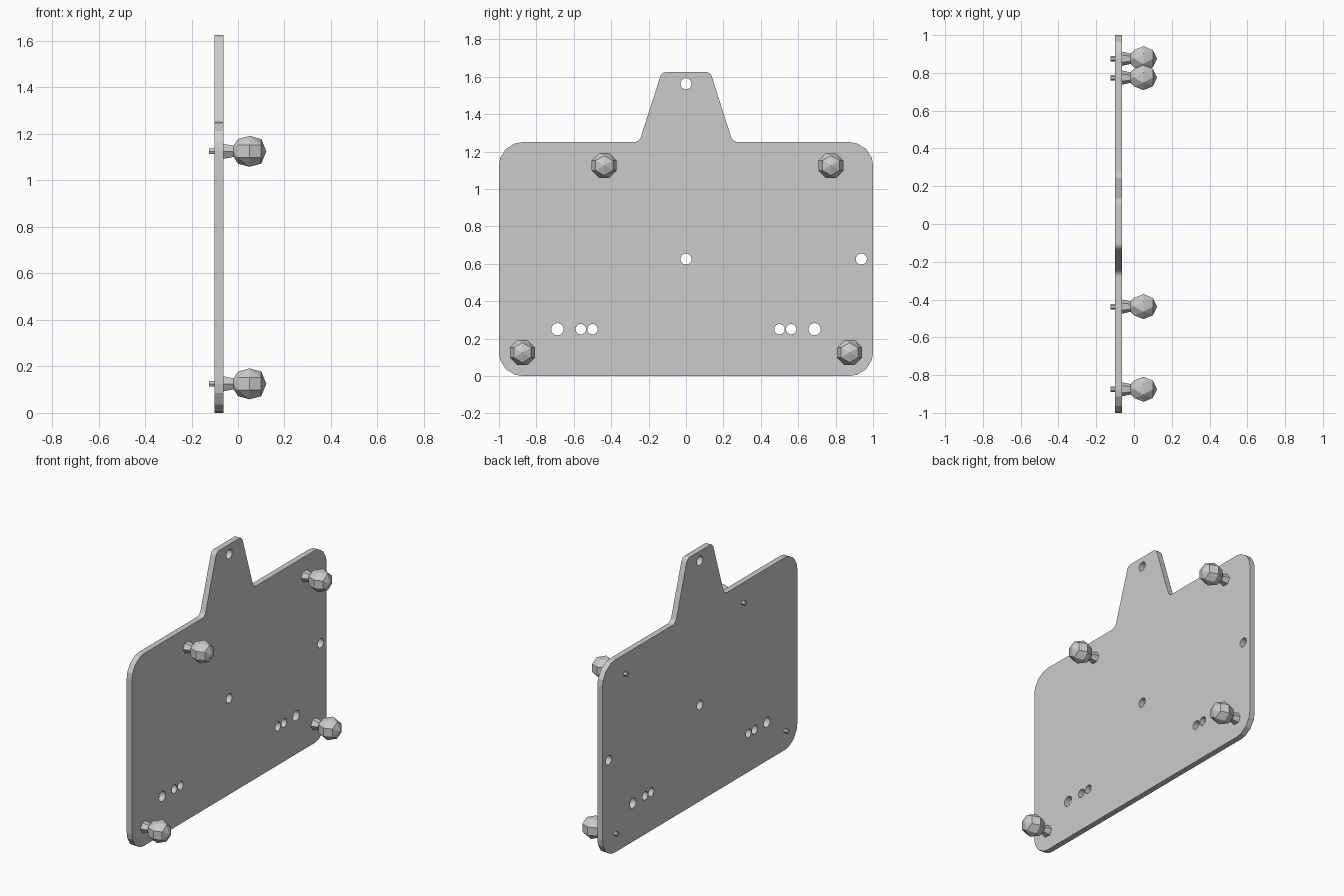
import bpy, bmesh, math
from mathutils import Vector, Matrix

if "Cube" in bpy.data.objects:
    bpy.data.objects.remove(bpy.data.objects["Cube"])

grey = bpy.data.materials.new("light grey")
grey.use_nodes = True
grey.diffuse_color = (0.6, 0.6, 0.6, 1)
grey.node_tree.nodes["Principled BSDF"].inputs["Base Color"].default_value = (0.6, 0.6, 0.6, 1)


def add_object(name, mesh):
    mesh.materials.clear()
    mesh.materials.append(grey)
    ob = bpy.data.objects.new(name, mesh)
    bpy.context.collection.objects.link(ob)
    return ob


def circle(y, z, r, n=16, turn=0.0):
    angles = [math.tau * (i + turn) / n for i in range(n)]
    return [(y + r * math.cos(a), z + r * math.sin(a)) for a in angles]


def rounded(corners, steps=4):
    """Outline with each (y, z, radius) corner replaced by an arc."""
    pts = []
    for i, (y, z, r) in enumerate(corners):
        p = Vector((y, z))
        a = (Vector(corners[i - 1][:2]) - p).normalized()
        b = (Vector(corners[(i + 1) % len(corners)][:2]) - p).normalized()
        half = a.angle(b) / 2
        centre = p + (a + b).normalized() * r / math.sin(half)
        start = p + a * r / math.tan(half) - centre
        end = p + b * r / math.tan(half) - centre
        for k in range(steps + 1):
            pts.append(centre + start.lerp(end, k / steps).normalized() * r)
    return pts


# Plate: outline with hanging tab and drilled holes
half = [(1, 0, 0.125), (1, 1.25, 0.125), (0.25, 1.25, 0.04), (0.13, 1.625, 0.035)]
outline = rounded(half + [(-y, z, r) for y, z, r in reversed(half)])
holes = [(0, 1.5625, 0.03), (0, 0.625, 0.03), (0.9375, 0.625, 0.03)]
for side in (1, -1):
    holes += [(side * y, 0.25, r) for y, r in ((0.5, 0.028), (0.5625, 0.028), (0.6875, 0.033))]

curve = bpy.data.curves.new("plate_outline", "CURVE")
curve.dimensions = "2D"
curve.fill_mode = "BOTH"
curve.extrude = 0.0187
for loop in [outline] + [circle(*h) for h in holes]:
    spline = curve.splines.new("POLY")
    spline.points.add(len(loop) - 1)
    for point, (y, z) in zip(spline.points, loop):
        point.co = (y, z, 0, 1)
    spline.use_cyclic_u = True
temp = bpy.data.objects.new("plate_outline", curve)
bpy.context.collection.objects.link(temp)
mesh = bpy.data.meshes.new_from_object(temp.evaluated_get(bpy.context.evaluated_depsgraph_get()))
bpy.data.objects.remove(temp)
# Stand the flat outline up, facing +x
mesh.transform(Matrix(((0, 0, 1, -0.0815), (1, 0, 0, 0), (0, 1, 0, 0), (0, 0, 0, 1))))
for poly in mesh.polygons:
    poly.use_smooth = False
add_object("plate", mesh)


def faceted(bm, rings):
    """Convex solid around the x axis wrapped over (x, radius, sides, turn) rings."""
    verts = [bm.verts.new((x, y, z)) for x, r, n, turn in rings for y, z in circle(0, 0, r, n, turn)]
    bmesh.ops.convex_hull(bm, input=verts)


# Knobs: pin through the plate, tapered neck and faceted ball
pin = [(-0.125, 0.014, 6, 0), (-0.06, 0.014, 6, 0)]
neck = [(-0.065, 0.038, 6, 0), (-0.012, 0.026, 6, 0)]
ball = [(-0.02, 0.026, 6, 0), (0, 0.053, 6, 0.5), (0.05, 0.072, 8, 0.5),
        (0.1, 0.053, 6, 0.5), (0.122, 0, 1, 0)]
spots = {"lower_right_knob": (-0.875, 0.125), "lower_left_knob": (0.875, 0.125),
         "upper_right_knob": (-0.4375, 1.125), "upper_left_knob": (0.775, 1.125)}
for name, (y, z) in spots.items():
    bm = bmesh.new()
    for part in (pin, neck, ball):
        faceted(bm, part)
    bmesh.ops.dissolve_limit(bm, angle_limit=0.01, verts=bm.verts, edges=bm.edges)
    bmesh.ops.recalc_face_normals(bm, faces=bm.faces)
    mesh = bpy.data.meshes.new(name)
    bm.to_mesh(mesh)
    bm.free()
    add_object(name, mesh).location = (0, y, z)
